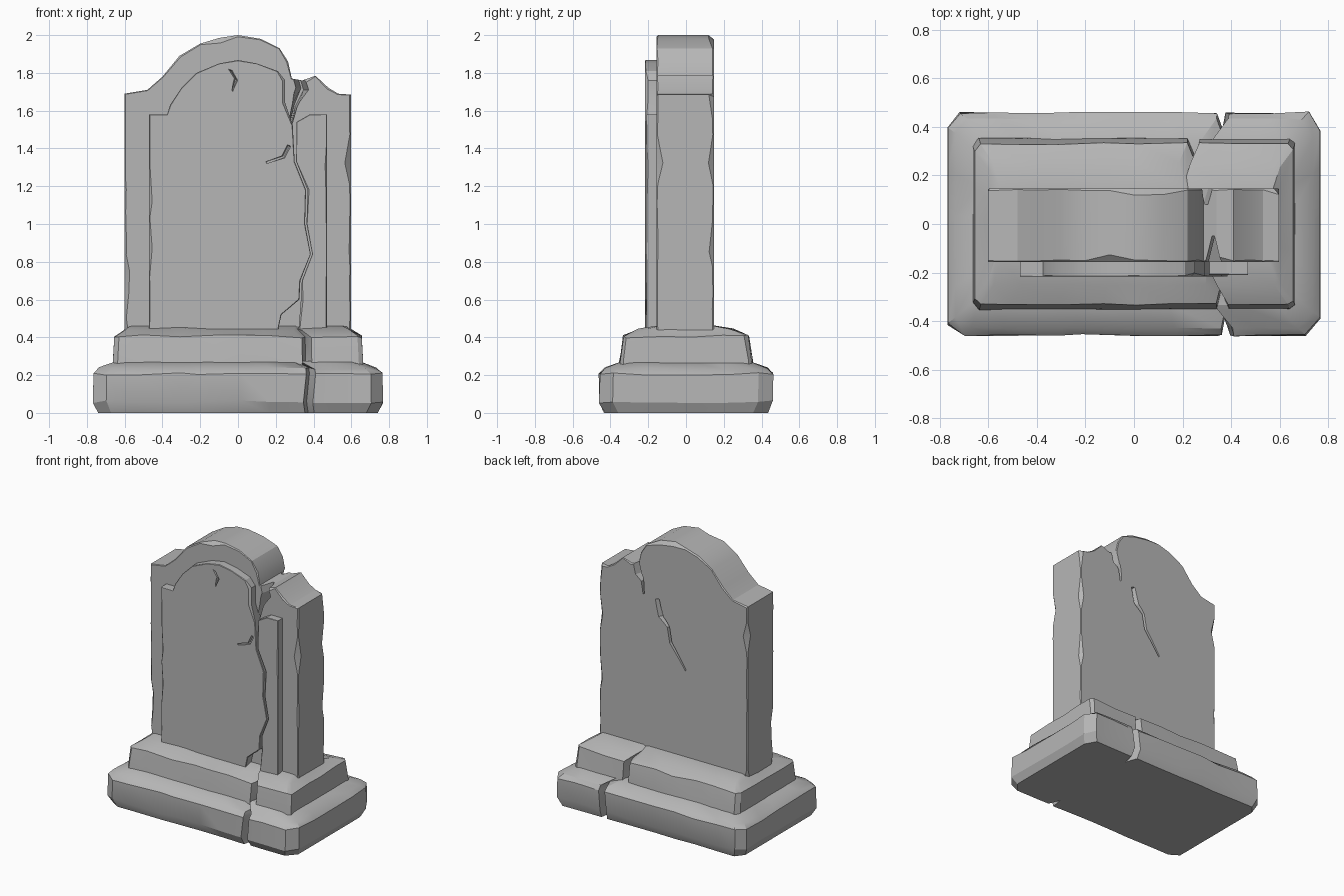
import bpy, bmesh, random
from math import radians
from mathutils import Vector

random.seed(7)
if "Cube" in bpy.data.objects:
    bpy.data.objects.remove(bpy.data.objects["Cube"], do_unlink=True)

stone = bpy.data.materials.new("grey_stone")
stone.use_nodes = True
GREY = (0.47, 0.47, 0.47, 1)
stone.diffuse_color = GREY
stone.node_tree.nodes["Principled BSDF"].inputs["Base Color"].default_value = GREY


def loft(name, rings):
    """Closed solid through equal-length rings of points, capped at both ends."""
    bm = bmesh.new()
    loops = [[bm.verts.new(p) for p in ring] for ring in rings]
    n = len(loops[0])
    for a, b in zip(loops, loops[1:]):
        for i in range(n):
            j = (i + 1) % n
            bm.faces.new((a[i], a[j], b[j], b[i]))
    bm.faces.new(loops[0])
    bm.faces.new(loops[-1])
    bmesh.ops.recalc_face_normals(bm, faces=bm.faces)
    mesh = bpy.data.meshes.new(name)
    bm.to_mesh(mesh)
    bm.free()
    mesh.materials.append(stone)
    obj = bpy.data.objects.new(name, mesh)
    bpy.context.collection.objects.link(obj)
    return obj


def resample(pts, step):
    """Split long sides unevenly so that they can be chipped."""
    out = []
    for i, p in enumerate(pts):
        a, b = Vector(p), Vector(pts[(i + 1) % len(pts)])
        k = max(1, round((b - a).length / step))
        for j in range(k):
            shift = random.uniform(-0.25, 0.25) if j else 0
            out.append(a.lerp(b, (j + shift) / k))
    return out


def inset(pts, amounts):
    """Move each point of a clockwise outline inward by its own amount."""
    out = []
    for i, p in enumerate(pts):
        d = (pts[(i + 1) % len(pts)] - pts[i - 1]).normalized()
        out.append(p + Vector((d.y, -d.x)) * amounts[i])
    return out


def chips(n, small, big):
    return [big * random.uniform(0.6, 1) if random.random() < 0.16
            else small * random.uniform(0.4, 1) for _ in range(n)]


def chipped_slab(name, outline, front, back, small, big, step=0.11):
    """Upright slab from an x-z outline, with worn front and back edges."""
    pts = resample(outline, step)
    n = len(pts)
    rings = []
    for y, sign in ((front, 1), (back, -1)):
        wear = chips(n, small, big)
        worn = [(p.x, y, p.y) for p in inset(pts, wear)]
        side = [(p.x, y + sign * w * 1.1, p.y) for p, w in zip(pts, wear)]
        rings += [worn, side] if sign > 0 else [side, worn]
    return loft(name, rings)


def tier(name, levels, corner, split_back, split_front, split_depth):
    """Plinth tier from (half x, half y, z) levels, with broken corners
    and a V split in the back and front sides."""
    cuts = [corner * random.uniform(0.6, 1.4) for _ in range(8)]
    hx, hy, _ = levels[1]
    pts = []
    for k, (sx, sy) in enumerate(((-1, 1), (1, 1), (1, -1), (-1, -1))):
        a = (sx * hx, sy * (hy - cuts[2 * k]))
        b = (sx * (hx - cuts[2 * k + 1]), sy * hy)
        pts += [a, b] if sx * sy < 0 else [b, a]
        if sx == -sy:
            x = split_back if sy > 0 else split_front
            pts += [(x + sy * dx, sy * (hy - dy)) for dx, dy in
                    ((-0.025, 0), (0.008, split_depth), (0.025, 0))]
    pts = resample(pts, 0.17)
    rings = []
    for level, (lx, ly, z) in enumerate(levels):
        ring = []
        rough = 0.008 if 0 < level < len(levels) - 1 else 0
        jag = random.uniform(-0.02, 0.02)
        for p in pts:
            near = min(abs(p.x - split_back), abs(p.x - split_front)) < 0.03
            ring.append((p.x * lx / hx + (jag if near else 0),
                         p.y * ly / hy + random.uniform(-0.005, 0.005),
                         z + random.uniform(-rough, rough)))
        rings.append(ring)
    return loft(name, rings)


def crack(target, name, path, width, opening, depth):
    """Jagged V-shaped groove along an x-z path, sunk from one y to another."""
    last = len(path) - 1
    rings = []
    for y, scale in ((opening, 1), (depth, 0.15)):
        left, right = [], []
        for i, (x, z) in enumerate(path):
            taper = 1 - 0.85 * i / last
            h = width * scale * taper * (1.25 if i % 2 else 0.8) / 2
            left.append((x - h, y, z))
            right.append((x + h, y, z - 0.01))
        rings.append(left + right[::-1])
    cutter = loft(name, rings)
    mod = target.modifiers.new(name, "BOOLEAN")
    mod.operation, mod.solver, mod.object = "DIFFERENCE", "EXACT", cutter
    cutter.hide_render = True
    cutter.hide_viewport = True
    cutter.display_type = "WIRE"


# Stepped plinth
lower = tier("lower_plinth", [(0.74, 0.43, 0), (0.768, 0.457, 0.06),
                              (0.765, 0.458, 0.205), (0.735, 0.43, 0.235),
                              (0.64, 0.33, 0.275)], 0.07, 0.36, 0.38, 0.09)
upper = tier("upper_plinth", [(0.665, 0.355, 0.2), (0.662, 0.35, 0.28),
                              (0.655, 0.33, 0.405), (0.6, 0.25, 0.44),
                              (0.57, 0.15, 0.462)], 0.03, 0.24, 0.36, 0.08)

# Headstone slab with a domed top and a broken right shoulder
slab = chipped_slab("headstone_slab", [
    (-0.6, 0.42), (-0.6, 1.69), (-0.48, 1.71), (-0.4, 1.78), (-0.31, 1.89),
    (-0.2, 1.955), (-0.1, 1.985), (0, 2), (0.12, 1.98), (0.22, 1.93),
    (0.265, 1.86), (0.285, 1.77), (0.34, 1.76), (0.41, 1.785), (0.48, 1.72),
    (0.53, 1.69), (0.597, 1.685), (0.597, 0.42)], -0.157, 0.147, 0.009, 0.035)

# Raised front panel, split in two by a long break that gapes at the foot
break_line = [(0.25, 1.76), (0.25, 1.64), (0.29, 1.52), (0.3, 1.33), (0.36, 1.18),
              (0.355, 1.0), (0.385, 0.84), (0.33, 0.7), (0.325, 0.6),
              (0.23, 0.52), (0.21, 0.43)]
panel = chipped_slab("front_panel", [
    (-0.47, 0.43), (-0.47, 1.58), (-0.375, 1.58), (-0.36, 1.63), (-0.3, 1.72),
    (-0.22, 1.8), (-0.1, 1.85), (0, 1.868), (0.1, 1.85), (0.21, 1.81)]
    + break_line, -0.217, -0.14, 0.005, 0.016, 0.14)
strip = chipped_slab("panel_strip", [(0.32, 0.43)]
                     + [(x + 0.008, z) for x, z in break_line[8:2:-1]]
                     + [(0.31, 1.54), (0.38, 1.58), (0.47, 1.58), (0.47, 0.43)],
                     -0.21, -0.14, 0.004, 0.014, 0.14)

# Cracks in the slab and panel
crack(slab, "shoulder_crack_front", [(0.31, 1.82), (0.34, 1.72), (0.3, 1.63),
      (0.27, 1.5)], 0.1, -0.2, -0.05)
crack(slab, "shoulder_crack_back", [(0.31, 1.82), (0.28, 1.7), (0.25, 1.66),
      (0.24, 1.57)], 0.08, 0.18, 0.08)
crack(slab, "back_crack", [(0.13, 1.56), (0.1, 1.44), (0.04, 1.38), (0.02, 1.27),
      (-0.1, 1.1)], 0.06, 0.17, 0.115)
crack(panel, "top_chip", [(-0.04, 1.82), (-0.01, 1.77), (-0.03, 1.71)],
      0.035, -0.225, -0.2)
crack(panel, "side_chip", [(0.27, 1.42), (0.24, 1.36), (0.15, 1.33)],
      0.03, -0.225, -0.2)

# Smooth worn faces with crisp edges
bpy.ops.object.select_all(action="DESELECT")
for obj in (lower, upper, slab, panel, strip):
    obj.select_set(True)
    bpy.context.view_layer.objects.active = obj
bpy.ops.object.shade_smooth_by_angle(angle=radians(25))
